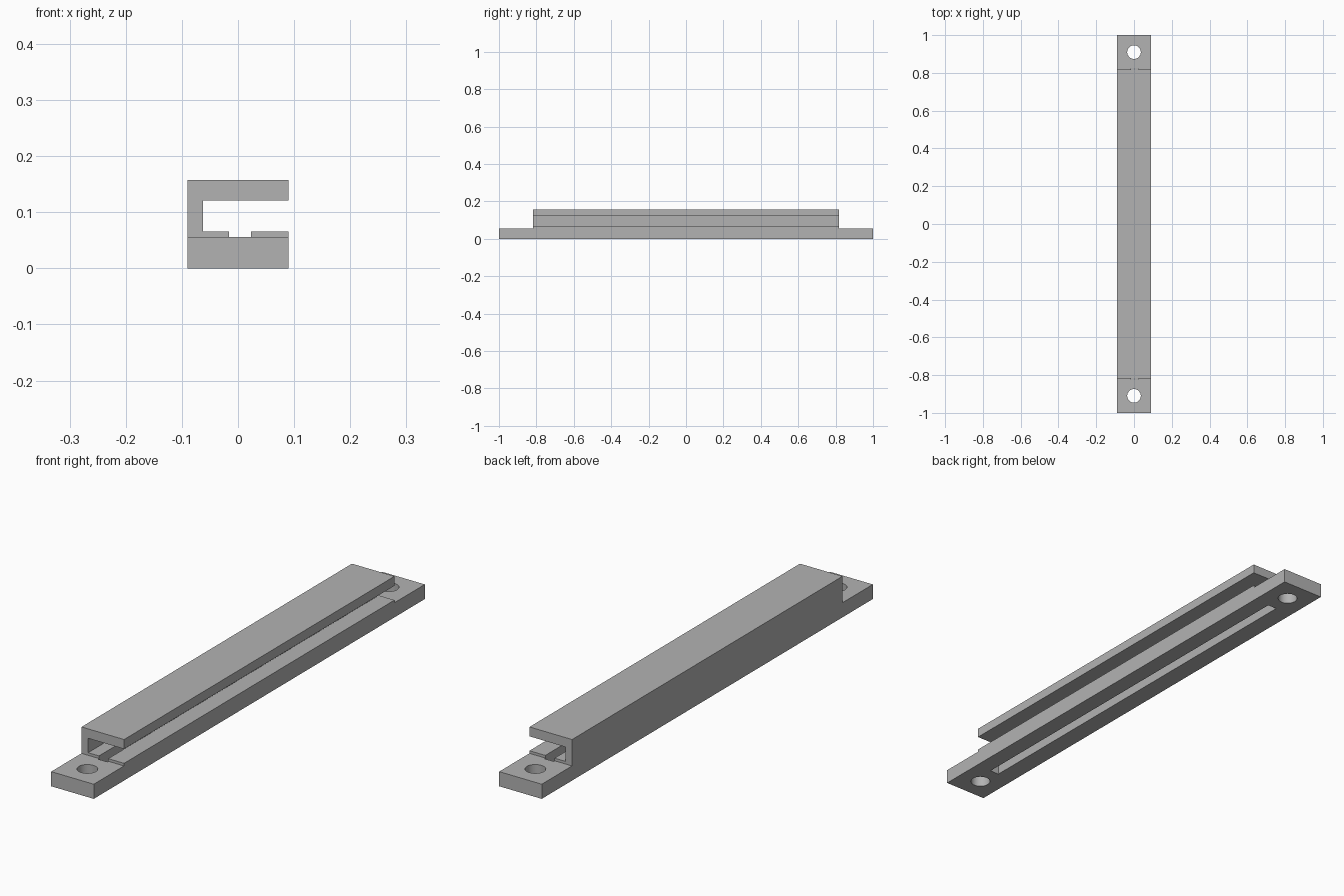
import bpy
import bmesh
from mathutils import Matrix, Vector

cube = bpy.data.objects.get("Cube")
if cube:
    bpy.data.objects.remove(cube, do_unlink=True)

HALF_W, HALF_L, BODY_L = 0.09, 1.0, 0.817
BASE_Z, TOP_Z = 0.056, 0.157

grey = bpy.data.materials.new("plain grey")
grey.use_nodes = True
colour = (0.45, 0.45, 0.45, 1)
grey.diffuse_color = colour
grey.node_tree.nodes["Principled BSDF"].inputs["Base Color"].default_value = colour


def make_object(name, bm):
    bmesh.ops.recalc_face_normals(bm, faces=bm.faces)
    mesh = bpy.data.meshes.new(name)
    bm.to_mesh(mesh)
    bm.free()
    mesh.materials.append(grey)
    obj = bpy.data.objects.new(name, mesh)
    bpy.context.collection.objects.link(obj)
    return obj


def box(name, low, high):
    low, high = Vector(low), Vector(high)
    bm = bmesh.new()
    place = Matrix.Translation((low + high) / 2) @ Matrix.Diagonal((*(high - low), 1))
    bmesh.ops.create_cube(bm, size=1, matrix=place)
    return make_object(name, bm)


def cylinder(name, y, radius):
    bm = bmesh.new()
    bmesh.ops.create_cone(bm, cap_ends=True, segments=48, radius1=radius, radius2=radius,
                          depth=0.3, matrix=Matrix.Translation((0, y, 0)))
    return make_object(name, bm)


# Rail body: stepped side outline, extruded across the width
outline = [(-HALF_L, 0), (HALF_L, 0), (HALF_L, BASE_Z), (BODY_L, BASE_Z),
           (BODY_L, TOP_Z), (-BODY_L, TOP_Z), (-BODY_L, BASE_Z), (-HALF_L, BASE_Z)]
bm = bmesh.new()
side = bm.faces.new([bm.verts.new((-HALF_W, y, z)) for y, z in outline])
sweep = bmesh.ops.extrude_face_region(bm, geom=[side])
moved = [v for v in sweep["geom"] if isinstance(v, bmesh.types.BMVert)]
bmesh.ops.translate(bm, verts=moved, vec=(2 * HALF_W, 0, 0))
rail = make_object("slotted_rail", bm)

# Side channel, floor slot and the two mounting holes
cutters = [
    box("channel_cutter", (-0.062, -1.2, 0.066), (0.2, 1.2, 0.121)),
    box("slot_cutter", (-0.016, -0.823, -0.1), (0.023, 0.823, 0.1)),
    cylinder("front_hole_cutter", -0.91, 0.036),
    cylinder("back_hole_cutter", 0.91, 0.036),
]
bpy.context.view_layer.objects.active = rail
for cutter in cutters:
    cutter.hide_render = True
    cut = rail.modifiers.new(cutter.name, "BOOLEAN")
    cut.operation = "DIFFERENCE"
    cut.solver = "EXACT"
    cut.object = cutter
    bpy.ops.object.modifier_apply(modifier=cut.name)
    bpy.data.objects.remove(cutter, do_unlink=True)

# Round the hole walls while keeping every edge crisp
bpy.ops.object.select_all(action="DESELECT")
rail.select_set(True)
bpy.ops.object.shade_smooth_by_angle()
